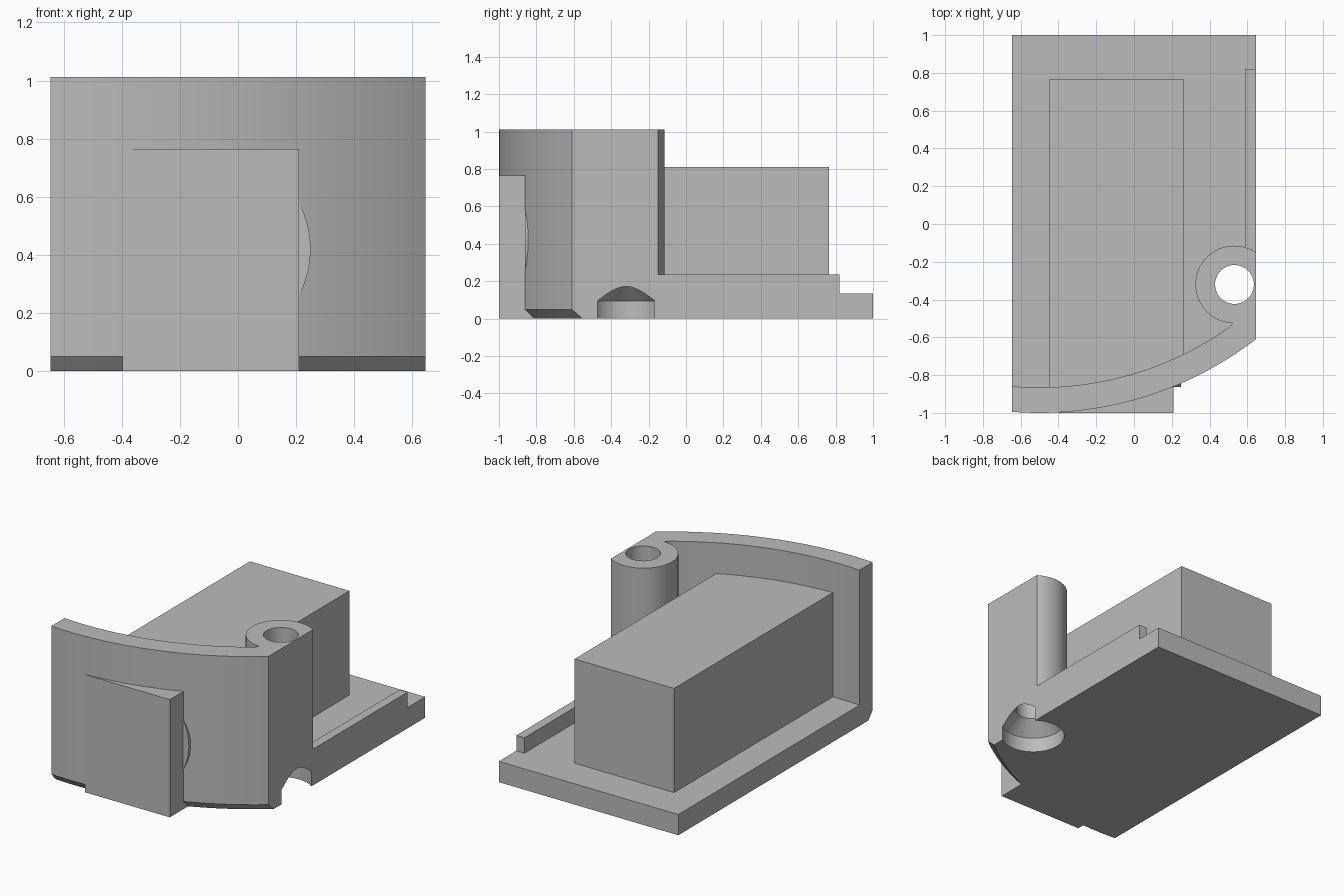
import bpy, bmesh, math

if "Cube" in bpy.data.objects:
    bpy.data.objects.remove(bpy.data.objects["Cube"])

GREY = bpy.data.materials.new("plain_grey")
GREY.diffuse_color = (0.5, 0.5, 0.5, 1)
GREY.use_nodes = True
GREY.node_tree.nodes["Principled BSDF"].inputs["Base Color"].default_value = GREY.diffuse_color

HALF = 0.645                      # half width
CX, CY, R = -0.50, 0.876, 1.876   # centre and radius of the curved front
THICK, CHAMFER = 0.135, 0.045
BX, BY, BR = 0.53, -0.32, 0.205   # screw boss


def arc(radius, x0, x1, n=32):
    """Points on the front curve, evenly spaced in x."""
    xs = [x0 + (x1 - x0) * i / n for i in range(n + 1)]
    return [(x, CY - math.sqrt(radius ** 2 - (x - CX) ** 2)) for x in xs]


def boss_arc(a0, a1, n):
    """Points around the boss, between two angles."""
    angles = [a0 + (a1 - a0) * i / n for i in range(n + 1)]
    return [(BX + BR * math.cos(a), BY + BR * math.sin(a)) for a in angles]


def loft(name, layers, smooth=True):
    """Solid through stacked outlines: layers are (outline, z)."""
    bm = bmesh.new()
    rings = [[bm.verts.new((x, y, z)) for x, y in pts] for pts, z in layers]
    n = len(rings[0])
    for low, high in zip(rings, rings[1:]):
        for i in range(n):
            j = (i + 1) % n
            bm.faces.new((low[i], low[j], high[j], high[i]))
    bm.faces.new(rings[0][::-1])
    bm.faces.new(rings[-1])
    bmesh.ops.recalc_face_normals(bm, faces=bm.faces)
    mesh = bpy.data.meshes.new(name)
    bm.to_mesh(mesh)
    bm.free()
    mesh.materials.append(GREY)
    ob = bpy.data.objects.new(name, mesh)
    bpy.context.collection.objects.link(ob)
    if smooth:
        finish(ob)
    return ob


def finish(ob):
    bpy.ops.object.select_all(action='DESELECT')
    ob.select_set(True)
    bpy.context.view_layer.objects.active = ob
    bpy.ops.object.shade_smooth_by_angle(angle=math.radians(25))


def circle(cx, cy, r, n=48):
    return [(cx + r * math.cos(2 * math.pi * i / n),
             cy + r * math.sin(2 * math.pi * i / n)) for i in range(n)]


# shared edge between the front wall and the base plate
start = math.acos((HALF - BX) / BR)
inner = boss_arc(start, math.radians(268), 36) + arc(R - THICK, 0.50, -HALF)

# curved wall with boss, chamfered along its lower front edge
upper = arc(R, -HALF, HALF) + inner
lower = arc(R - CHAMFER, -HALF, HALF) + inner
wall = loft("front_wall", [(lower, 0), (upper, 0.05), (upper, 1.012)], smooth=False)

# countersunk screw hole, open on the right side
cutter = loft("hole_cutter", [(circle(BX + 0.002, BY, r), z) for r, z in
              ((0.19, -0.1), (0.19, 0.095), (0.103, 0.182), (0.103, 1.1))], smooth=False)
cut = wall.modifiers.new("screw_hole", 'BOOLEAN')
cut.operation, cut.solver, cut.object = 'DIFFERENCE', 'EXACT', cutter
bpy.context.view_layer.objects.active = wall
bpy.ops.object.modifier_apply(modifier=cut.name)
bpy.data.objects.remove(cutter)
finish(wall)

# base plate behind the wall
plate = [(HALF, 1), (-HALF, 1)] + inner[::-1]
loft("base_plate", [(plate, 0), (plate, 0.135)])

# low rail on the right edge
rail = [(HALF, 0.82), (0.587, 0.82)] + boss_arc(math.acos((0.587 - BX) / BR), start, 6)
loft("side_rail", [(rail, 0.135), (rail, 0.235)])

# large block on the plate, running into the wall
block = arc(R - THICK + 0.02, -0.45, 0.265, 16) + [(0.265, 0.765), (-0.45, 0.765)]
loft("main_block", [(block, 0.135), (block, 0.812)])

# flat pad on the front of the wall
pad = [(-0.398, -1), (0.21, -1)] + arc(R - 0.06, 0.21, -0.398, 16)
loft("front_pad", [(pad, 0), (pad, 0.765)])

# round disc behind the pad, just breaking through the wall
disc = loft("front_disc", [(circle(-0.095, -0.42, 0.345, 64), -0.03),
                           (circle(-0.095, -0.42, 0.345, 64), 0.03)])
for v in disc.data.vertices:      # stand the disc upright
    x, y, z = v.co
    v.co = (x, -0.832 + z, -y)
disc.data.flip_normals()
bmf = bmesh.new()
bmf.from_mesh(disc.data)
bmesh.ops.recalc_face_normals(bmf, faces=bmf.faces)
bmf.to_mesh(disc.data)
bmf.free()
